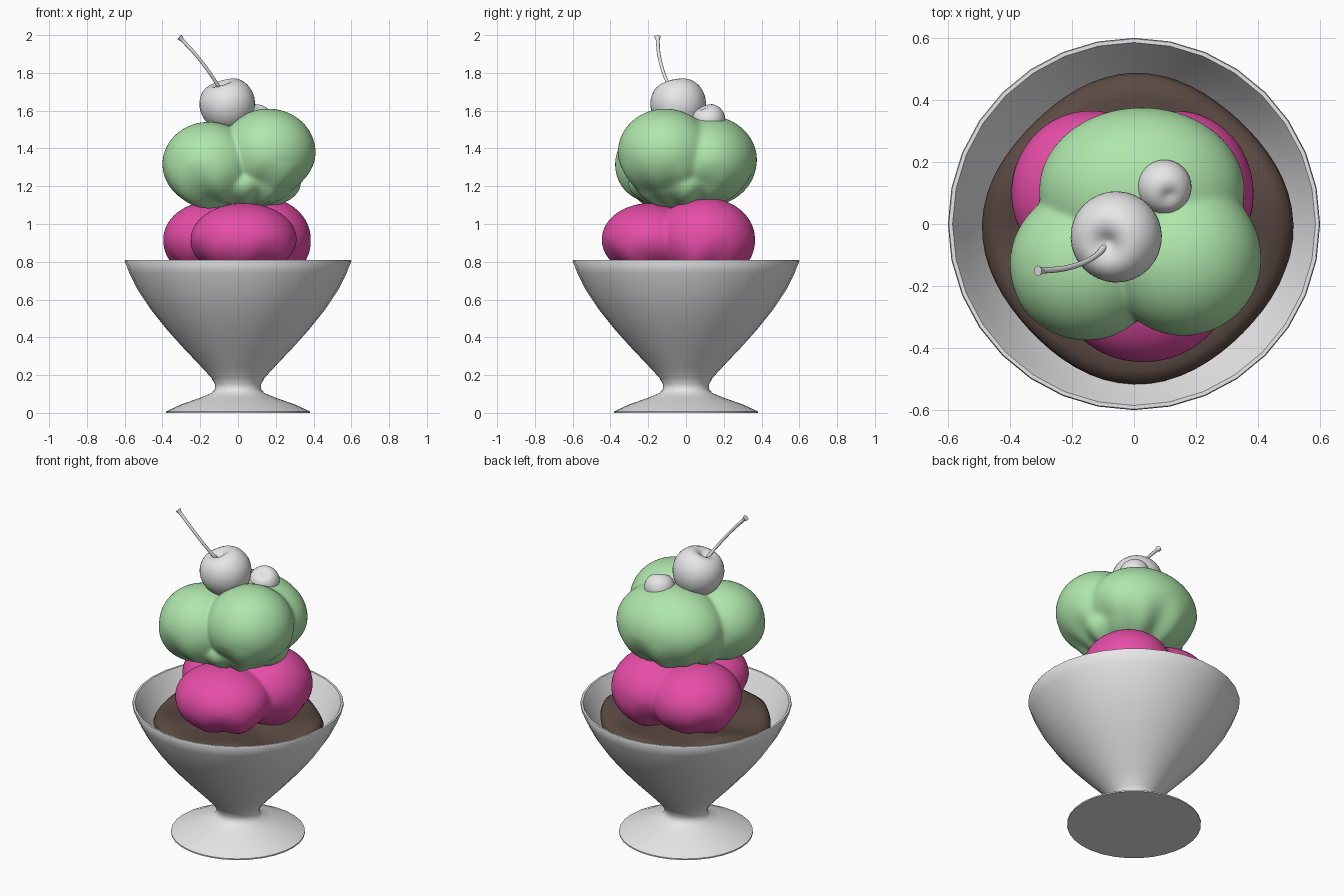
import bpy, bmesh, math
from mathutils import Vector

if "Cube" in bpy.data.objects:
    bpy.data.objects.remove(bpy.data.objects["Cube"])


def material(name, rgb):
    m = bpy.data.materials.new(name)
    m.diffuse_color = (*rgb, 1)
    m.use_nodes = True
    m.node_tree.nodes["Principled BSDF"].inputs["Base Color"].default_value = m.diffuse_color
    return m


WHITE = material("white", (0.8, 0.8, 0.8))
GREEN = material("mint_green", (0.43, 0.80, 0.41))
PINK = material("berry_pink", (0.80, 0.075, 0.39))
BROWN = material("chocolate_brown", (0.105, 0.068, 0.055))


def finish(name, bm, mat, angle=None):
    bmesh.ops.recalc_face_normals(bm, faces=bm.faces)
    me = bpy.data.meshes.new(name)
    bm.to_mesh(me)
    bm.free()
    me.materials.append(mat)
    me.shade_smooth()
    if angle:
        me.set_sharp_from_angle(angle=math.radians(angle))
    ob = bpy.data.objects.new(name, me)
    bpy.context.collection.objects.link(ob)
    return ob


def lathe(name, profile, segs, mat, shape=None, angle=None):
    """Closed surface from (radius, z) points; shape(r, a, z) may deform it."""
    bm = bmesh.new()
    rings = []
    for r, z in profile:
        if r == 0:
            rings.append([bm.verts.new((0, 0, z))] * segs)
            continue
        ring = []
        for i in range(segs):
            a = 2 * math.pi * i / segs
            rr, zz = shape(r, a, z) if shape else (r, z)
            ring.append(bm.verts.new((rr * math.cos(a), rr * math.sin(a), zz)))
        rings.append(ring)
    for lo, hi in zip(rings, rings[1:]):
        for i in range(segs):
            j = (i + 1) % segs
            quad = list(dict.fromkeys((lo[i], lo[j], hi[j], hi[i])))
            bm.faces.new(quad)
    return finish(name, bm, mat, angle)


def scoop(name, centre, lobes, mat):
    """Ball whose radius follows the blended union of ellipsoid lobes."""
    centre = Vector(centre)
    bm = bmesh.new()
    bmesh.ops.create_icosphere(bm, subdivisions=6, radius=1)
    for v in bm.verts:
        d = v.co.normalized()
        total = 0
        for c, rad in lobes:
            o = Vector([(centre[k] - c[k]) / rad[k] for k in range(3)])
            e = Vector([d[k] / rad[k] for k in range(3)])
            A, B, C = e.dot(e), o.dot(e), o.dot(o) - 1
            t = (-B + math.sqrt(max(B * B - A * C, 0))) / A
            total += max(t, 0.01) ** 34
        r = total ** (1 / 34)
        # ragged lower skirt
        low = max(0, -d.z) * (1 - d.z * d.z)
        a = math.atan2(d.y, d.x)
        r *= 1 + low * (0.07 * math.sin(7 * a + 1) + 0.05 * math.sin(12 * a))
        v.co = centre + d * r
    return finish(name, bm, mat)


def cherry(name, centre, radius, axis, dimple):
    """Round fruit, dimpled around its axis and a little narrower below."""
    axis = Vector(axis).normalized()
    bm = bmesh.new()
    bmesh.ops.create_uvsphere(bm, u_segments=32, v_segments=24, radius=1)
    turn = Vector((0, 0, 1)).rotation_difference(axis)
    for v in bm.verts:
        d = v.co.normalized()
        t = math.acos(max(-1, min(1, d.z)))
        r = radius * (1 - dimple * math.exp(-(t / 0.36) ** 2))
        taper = 1 + 0.06 * d.z
        v.co = Vector(centre) + turn @ Vector((d.x * r * taper, d.y * r * taper, d.z * r))
    return finish(name, bm, WHITE)


# Footed glass
lathe("sundae_cup", [
    (0, 0), (0.38, 0), (0.38, 0.008), (0.30, 0.045), (0.20, 0.08), (0.14, 0.105),
    (0.122, 0.125), (0.122, 0.15), (0.14, 0.185), (0.20, 0.25), (0.29, 0.345),
    (0.38, 0.445), (0.46, 0.545), (0.53, 0.65), (0.575, 0.74), (0.60, 0.803),
    (0.597, 0.81), (0.585, 0.81), (0.555, 0.755), (0.505, 0.66), (0.43, 0.55),
    (0.30, 0.40), (0.15, 0.27), (0, 0.24)], 32, WHITE, angle=50)


# Chocolate sauce with a wavy edge
def wavy(r, a, z):
    edge = 0.49 + 0.012 * math.cos(4 * a) + 0.012 * math.cos(a) - 0.015 * math.sin(a)
    lift = 0.018 * math.sin(5 * a + 0.6) + 0.01 * math.sin(3 * a)
    return r * edge, z + lift * r


lathe("chocolate_sauce", [
    (0, 0.73), (0.4, 0.73), (0.65, 0.73), (0.82, 0.74), (0.92, 0.738), (0.98, 0.718),
    (1.0, 0.69), (0.97, 0.65), (0.85, 0.59), (0.5, 0.55), (0, 0.53)], 64, BROWN, wavy)

# Ice cream scoops, three lobes each
scoop("berry_scoop", (0, 0, 0.92), [
    ((-0.14, 0.10, 0.92), (0.255, 0.265, 0.20)),
    ((0.135, 0.10, 0.92), (0.25, 0.265, 0.22)),
    ((0.03, -0.19, 0.92), (0.28, 0.255, 0.19))], PINK)
scoop("mint_scoop", (0.02, -0.03, 1.33), [
    ((-0.155, -0.13, 1.315), (0.245, 0.245, 0.225)),
    ((0.16, -0.11, 1.38), (0.25, 0.25, 0.23)),
    ((0.025, 0.11, 1.34), (0.33, 0.265, 0.235)),
    ((0.03, -0.01, 1.22), (0.29, 0.29, 0.14))], GREEN)

# Cherries
cherry("large_cherry", (-0.055, -0.04, 1.63), 0.147, (-0.3, -0.2, 1), 0.36)
cherry("small_cherry", (0.097, 0.122, 1.548), 0.087, (0.25, -0.45, 1), 0.2)

# Cherry stem, flared at the tip
cu = bpy.data.curves.new("cherry_stem", "CURVE")
cu.dimensions = "3D"
cu.bevel_depth = 0.01
cu.bevel_resolution = 3
cu.use_fill_caps = True
sp = cu.splines.new("BEZIER")
pts = [(-0.085, -0.06, 1.69, 1.2), (-0.12, -0.10, 1.755, 0.9), (-0.21, -0.14, 1.88, 0.9),
       (-0.295, -0.15, 1.974, 1.0), (-0.31, -0.151, 1.99, 1.7)]
sp.bezier_points.add(len(pts) - 1)
for p, (x, y, z, r) in zip(sp.bezier_points, pts):
    p.co = (x, y, z)
    p.radius = r
    p.handle_left_type = p.handle_right_type = "AUTO"
cu.materials.append(WHITE)
bpy.context.collection.objects.link(bpy.data.objects.new("cherry_stem", cu))
